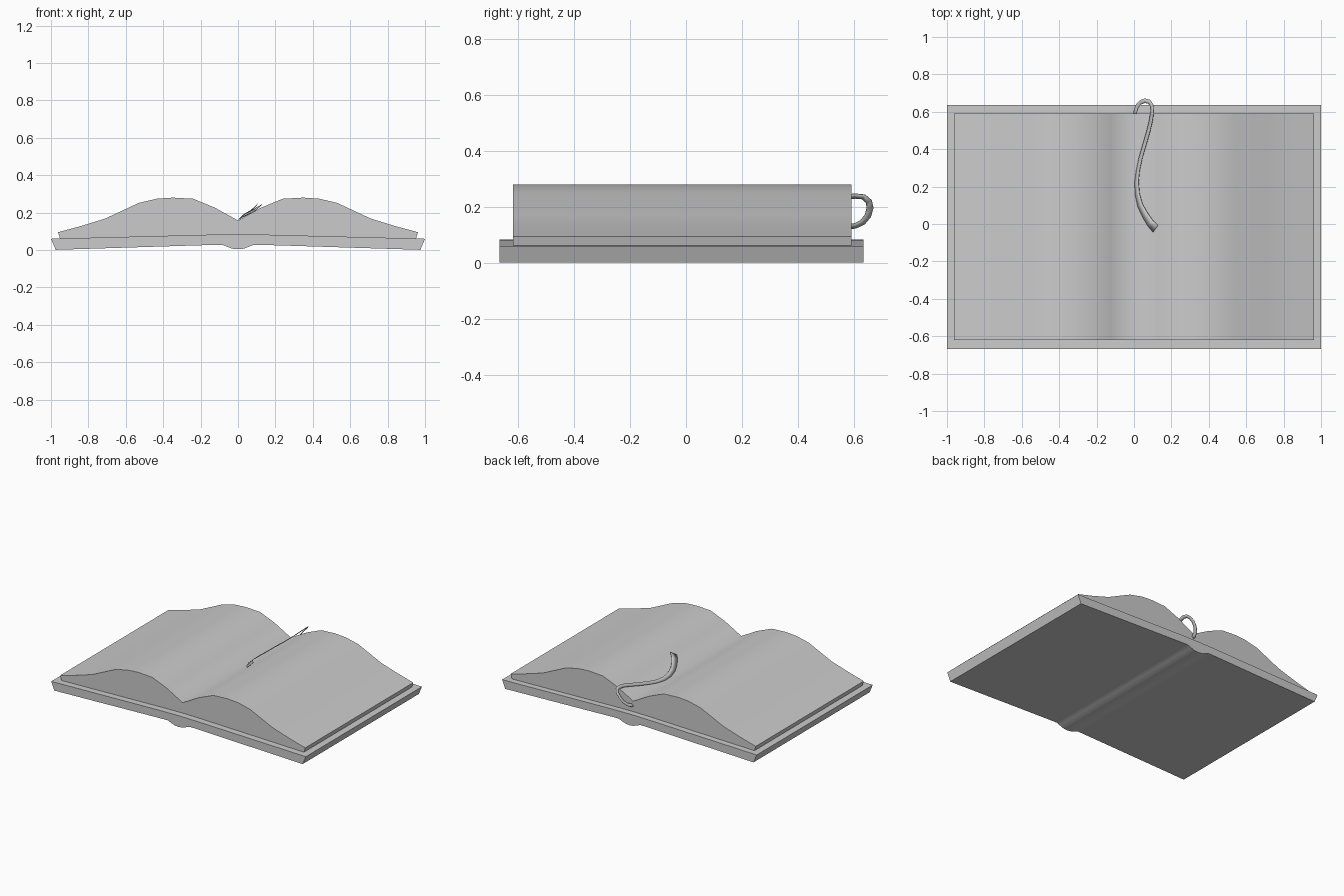
import bpy, bmesh, math
from mathutils import Vector

if "Cube" in bpy.data.objects:
    bpy.data.objects.remove(bpy.data.objects["Cube"])


def mesh_object(name, bm, angle):
    bmesh.ops.recalc_face_normals(bm, faces=bm.faces)
    mesh = bpy.data.meshes.new(name)
    bm.to_mesh(mesh)
    bm.free()
    ob = bpy.data.objects.new(name, mesh)
    bpy.context.collection.objects.link(ob)
    bpy.ops.object.select_all(action='DESELECT')
    bpy.context.view_layer.objects.active = ob
    ob.select_set(True)
    bpy.ops.object.shade_smooth_by_angle(angle=math.radians(angle))
    return ob


def mirrored_slab(name, top, bottom, y0, y1, angle):
    """Extrude a left/right symmetric XZ profile along y; halves run from centre out."""
    def full(half):
        return [(-x, z) for x, z in half[:0:-1]] + half
    profile = full(top) + full(bottom)[::-1]
    bm = bmesh.new()
    face = bm.faces.new([bm.verts.new((x, y0, z)) for x, z in profile])
    new = bmesh.ops.extrude_face_region(bm, geom=[face])['geom']
    bmesh.ops.translate(bm, vec=(0, y1 - y0, 0),
                        verts=[v for v in new if isinstance(v, bmesh.types.BMVert)])
    return mesh_object(name, bm, angle)


# Cover boards with rounded spine bulge underneath
mirrored_slab("cover",
              [(0, .084), (.15, .082), (1, .06)],
              [(0, .004), (.03, .007), (.06, .018), (.085, .028), (.11, .028), (.975, .001)],
              -.667, .635, 30)

# Open page block
mirrored_slab("pages",
              [(0, .158), (.125, .227), (.24, .274), (.35, .28), (.435, .274),
               (.53, .252), (.71, .168), (.84, .128), (.962, .095)],
              [(0, .083), (.15, .081), (.952, .061)],
              -.62, .592, 65)

# Ribbon bookmark: tilted flat strip looping out of the spine and over the right page
path = [(.004, .575, .128), (.008, .605, .132), (.018, .632, .145), (.036, .651, .168),
        (.058, .659, .197), (.08, .654, .22), (.094, .636, .236), (.097, .605, .239),
        (.092, .56, .233), (.078, .5, .219), (.058, .43, .203), (.036, .355, .189),
        (.022, .29, .178), (.014, .225, .174), (.018, .16, .177), (.033, .1, .186),
        (.058, .05, .199), (.087, .005, .214), (.115, -.025, .230)]
pts = [Vector(p) for p in path]
normal = Vector((-.7, 0, .7)).normalized()
bm = bmesh.new()
previous = None
for i, p in enumerate(pts):
    tangent = pts[min(i + 1, len(pts) - 1)] - pts[max(i - 1, 0)]
    side = normal.cross(tangent).normalized()
    half = .012 + .014 * max(0, i - 12) / 6
    pair = [bm.verts.new(p - side * half), bm.verts.new(p + side * half)]
    if previous:
        bm.faces.new((previous[0], previous[1], pair[1], pair[0]))
    previous = pair
ribbon = mesh_object("ribbon_bookmark", bm, 40)
solid = ribbon.modifiers.new("thickness", 'SOLIDIFY')
solid.thickness = .003
solid.offset = 0
